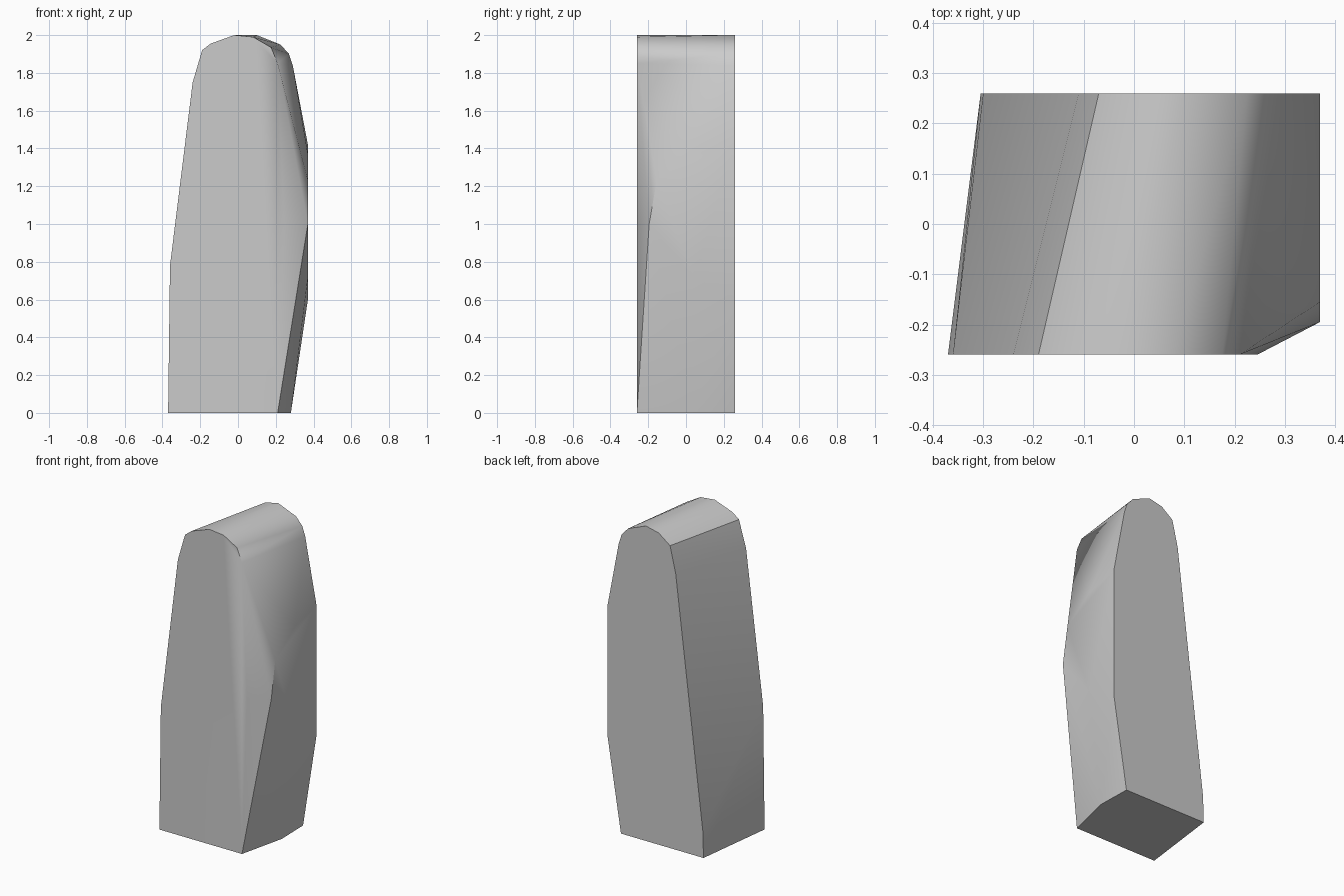
import bpy
import bmesh
from math import radians

cube = bpy.data.objects.get("Cube")
if cube:
    bpy.data.objects.remove(cube, do_unlink=True)

HALF_DEPTH = 0.26
WIDE = 0.37

# Front and back outlines as (x, z), from the left foot over the rounded top
front_outline = [(-0.37, 0), (-0.36, 0.78), (-0.24, 1.75), (-0.19, 1.92),
                 (-0.145, 1.955), (-0.02, 2), (0.08, 1.99), (0.175, 1.935),
                 (0.21, 1.85), (0.245, 1), (0.21, 0)]
back_outline = [(-0.305, 0), (-0.3, 0.17), (-0.11, 1.75), (-0.07, 1.92),
                (0.01, 1.98), (0.1, 2), (0.225, 1.95), (0.27, 1.9),
                (0.29, 1.84), (WIDE, 1.42), (WIDE, 0.6), (0.275, 0)]

# Bulging side: flat band corners as (y, z), and the bowed foot
side_band = [(-0.195, 1), (-0.155, 1.23), (0.04, 1.37), (0.04, 0.72)]
foot_bow = (0.28, 0.04, 0)

points = [(x, -HALF_DEPTH, z) for x, z in front_outline]
points += [(x, HALF_DEPTH, z) for x, z in back_outline]
points += [(WIDE, y, z) for y, z in side_band]
points.append(foot_bow)

# Skin the outlines into one closed convex block
bm = bmesh.new()
for p in points:
    bm.verts.new(p)
hull = bmesh.ops.convex_hull(bm, input=bm.verts[:], use_existing_faces=False)
loose = {v for v in hull["geom_interior"] + hull["geom_unused"]
         if isinstance(v, bmesh.types.BMVert)}
bmesh.ops.delete(bm, geom=list(loose), context="VERTS")
bmesh.ops.dissolve_limit(bm, angle_limit=radians(0.5),
                         verts=bm.verts[:], edges=bm.edges[:])
bmesh.ops.recalc_face_normals(bm, faces=bm.faces[:])

mesh = bpy.data.meshes.new("stone_block")
bm.to_mesh(mesh)
bm.free()
block = bpy.data.objects.new("stone_block", mesh)
bpy.context.collection.objects.link(block)

# Plain grey, smooth with sharp rims
grey = bpy.data.materials.new("plain_grey")
grey.use_nodes = True
colour = (0.6, 0.6, 0.6, 1)
grey.diffuse_color = colour
grey.node_tree.nodes["Principled BSDF"].inputs["Base Color"].default_value = colour
mesh.materials.append(grey)

bpy.ops.object.select_all(action="DESELECT")
block.select_set(True)
bpy.context.view_layer.objects.active = block
bpy.ops.object.shade_smooth_by_angle(angle=radians(30))
